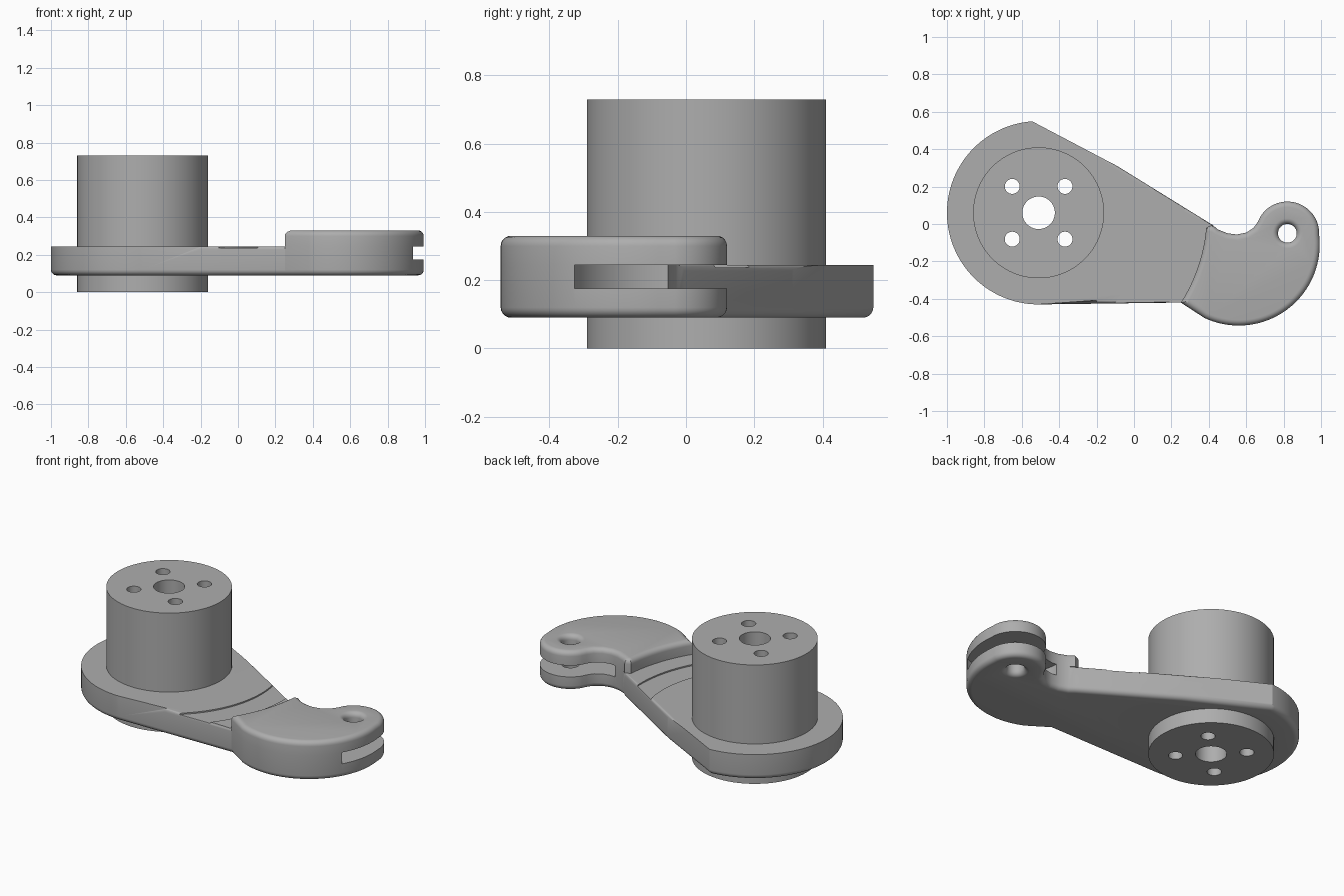
import bpy, bmesh
from math import sin, cos, radians, pi

if "Cube" in bpy.data.objects:
    bpy.data.objects.remove(bpy.data.objects["Cube"], do_unlink=True)

GREY = (0.42, 0.42, 0.42, 1)
mat = bpy.data.materials.new("plain grey")
mat.use_nodes = True
mat.diffuse_color = GREY
mat.node_tree.nodes["Principled BSDF"].inputs["Base Color"].default_value = GREY

HUB = (-0.51, 0.06)
PIN = (0.82, -0.05)


def arc(c, r, a0, a1, n):
    """Points on an arc, angles in degrees."""
    angles = [radians(a0 + (a1 - a0) * i / n) for i in range(n + 1)]
    return [(c[0] + r * cos(a), c[1] + r * sin(a)) for a in angles]


def add_object(name, bm):
    bmesh.ops.recalc_face_normals(bm, faces=bm.faces)
    mesh = bpy.data.meshes.new(name)
    bm.to_mesh(mesh)
    bm.free()
    mesh.materials.append(mat)
    ob = bpy.data.objects.new(name, mesh)
    bpy.context.collection.objects.link(ob)
    return ob


def round_edges(bm, rule, size):
    edges = [e for e in bm.edges if rule(e.verts[0].co, e.verts[1].co)]
    bmesh.ops.bevel(bm, geom=edges, offset=size, segments=5, profile=0.5,
                    affect='EDGES', clamp_overlap=False)


def prism(points, z0, z1):
    bm = bmesh.new()
    face = bm.faces.new([bm.verts.new((x, y, z0)) for x, y in points])
    up = bmesh.ops.extrude_face_region(bm, geom=[face])["geom"]
    bmesh.ops.translate(bm, vec=(0, 0, z1 - z0),
                        verts=[g for g in up if isinstance(g, bmesh.types.BMVert)])
    return bm


def lathe(c, profile, n=64):
    """Closed solid turned about a vertical axis, profile of (radius, z)."""
    bm = bmesh.new()
    rings = [[bm.verts.new((c[0] + r * cos(2 * pi * i / n), c[1] + r * sin(2 * pi * i / n), z))
              for i in range(n)] for r, z in profile]
    for a, b in zip(rings, rings[1:]):
        for i in range(n):
            j = (i + 1) % n
            bm.faces.new((a[i], a[j], b[j], b[i]))
    bm.faces.new(rings[0])
    bm.faces.new(rings[-1])
    return bm


def cut(ob, cutter_bm):
    cutter = add_object("cutter", cutter_bm)
    cutter.hide_render = True
    mod = ob.modifiers.new("cut", 'BOOLEAN')
    mod.operation = 'DIFFERENCE'
    mod.solver = 'EXACT'
    mod.object = cutter
    bpy.context.view_layer.objects.active = ob
    bpy.ops.object.modifier_apply(modifier=mod.name)
    bpy.data.objects.remove(cutter, do_unlink=True)


def finish(ob):
    bpy.ops.object.select_all(action='DESELECT')
    ob.select_set(True)
    bpy.context.view_layer.objects.active = ob
    bpy.ops.object.shade_smooth_by_angle(angle=radians(32))


def pin_bore():
    # Rounded mouths at both ends of the pin hole
    lip = [(0.05 + 0.03 * (1 - cos(radians(a))), 0.03 * sin(radians(a))) for a in range(0, 91, 15)]
    low = [(r, 0.12 - d) for r, d in reversed(lip)]
    high = [(r, 0.30 + d) for r, d in lip]
    return lathe(PIN, [(0.08, 0.05)] + low + high + [(0.08, 0.4)])


# Hooked end outline, clockwise from the inner corner
hook = ([(0.42, -0.005), (0.45, -0.03), (0.5, -0.05), (0.55, -0.056), (0.6, -0.046),
         (0.64, -0.02), (0.664, 0.015)]
        + arc(PIN, 0.17, 147, 6, 32)
        + arc((0.56, -0.11), 0.433, 7, -115, 40)
        + [(0.25, -0.42)])

# Arm plate with rounded lower rim
outline = (hook + [(-0.2, -0.426)]
           + arc(HUB, 0.49, -90, -266, 72)
           + [(-0.09, 0.31)])
bm = prism(outline, 0.09, 0.245)
round_edges(bm, lambda a, b: max(a.z, b.z) < 0.1, 0.03)
round_edges(bm, lambda a, b: min(a.z, b.z) > 0.24 and 0 < (a.x + b.x) / 2 < 0.2, 0.018)
arm = add_object("arm_plate", bm)
cut(arm, lathe(HUB, [(0.34, 0), (0.34, 0.4)]))
cut(arm, lathe(PIN, [(0.30, 0.175), (0.30, 0.3)], 96))
cut(arm, pin_bore())

# Shallow curved groove across the arm
ring = arc(HUB, 0.78, -60, 40, 48) + arc(HUB, 0.63, 40, -60, 48)
cut(arm, prism(ring, 0.237, 0.3))

# Raised upper half of the hooked end
bm = prism(hook + arc(HUB, 0.9, -31, -5, 20), 0.245, 0.33)
round_edges(bm, lambda a, b: min(a.z, b.z) > 0.32, 0.03)
head = add_object("hook_top", bm)
cut(head, pin_bore())

# Hub with centre bore and four bolt holes
hub = add_object("hub", lathe(HUB, [(0.35, 0), (0.35, 0.73)], 96))
cut(hub, lathe(HUB, [(0.087, -0.1), (0.087, 0.8)]))
for sx in (-1, 1):
    for sy in (-1, 1):
        centre = (HUB[0] + sx * 0.141, HUB[1] + sy * 0.141)
        cut(hub, lathe(centre, [(0.04, -0.1), (0.04, 0.8)], 32))

for ob in (arm, head, hub):
    finish(ob)
